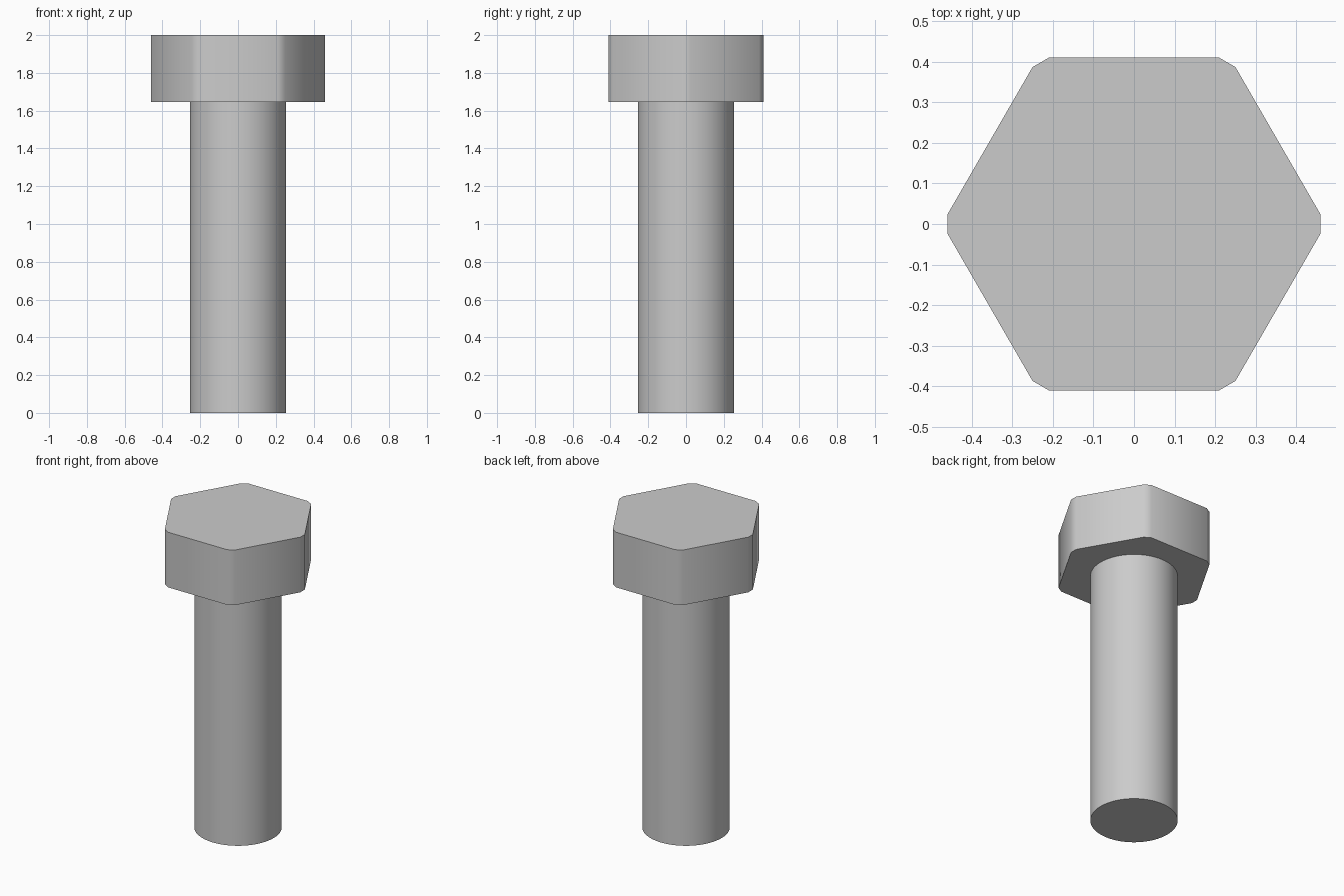
import bpy, bmesh
from math import radians, sin, cos, tan

cube = bpy.data.objects.get("Cube")
if cube:
    bpy.data.objects.remove(cube, do_unlink=True)

HEAD_BOTTOM, TOP = 1.645, 2.0
SHAFT_RADIUS = 0.255
FLAT, CORNER = 0.41, 0.46   # distances from the axis to head flats and cut corners

# Plain grey metal
steel = bpy.data.materials.new("grey_steel")
steel.use_nodes = True
colour = (0.6, 0.6, 0.6, 1)
steel.diffuse_color = colour
steel.node_tree.nodes["Principled BSDF"].inputs["Base Color"].default_value = colour


def prism(name, outline, z0, z1):
    """Extrude a flat outline between two heights, smooth but with sharp rims."""
    bm = bmesh.new()
    base = bm.faces.new([bm.verts.new((x, y, z0)) for x, y in outline])
    top = bmesh.ops.extrude_face_region(bm, geom=[base], use_keep_orig=True)["geom"]
    verts = [v for v in top if isinstance(v, bmesh.types.BMVert)]
    bmesh.ops.translate(bm, verts=verts, vec=(0, 0, z1 - z0))
    bmesh.ops.recalc_face_normals(bm, faces=bm.faces)
    mesh = bpy.data.meshes.new(name)
    bm.to_mesh(mesh)
    bm.free()
    mesh.materials.append(steel)
    obj = bpy.data.objects.new(name, mesh)
    bpy.context.collection.objects.link(obj)
    bpy.ops.object.select_all(action='DESELECT')
    obj.select_set(True)
    bpy.context.view_layer.objects.active = obj
    bpy.ops.object.shade_smooth_by_angle(angle=radians(35))
    return obj


# Round shaft
steps = 64
circle = [(SHAFT_RADIUS * cos(radians(360 * i / steps)),
           SHAFT_RADIUS * sin(radians(360 * i / steps))) for i in range(steps)]
prism("shaft", circle, 0, HEAD_BOTTOM)

# Hexagonal head, each corner cut off square to its radius
half_cut = (FLAT / cos(radians(30)) - CORNER) * tan(radians(60))
hexagon = []
for i in range(6):
    a = radians(60 * i)
    for side in (-half_cut, half_cut):
        hexagon.append((CORNER * cos(a) - side * sin(a),
                        CORNER * sin(a) + side * cos(a)))
prism("hex_head", hexagon, HEAD_BOTTOM, TOP)
